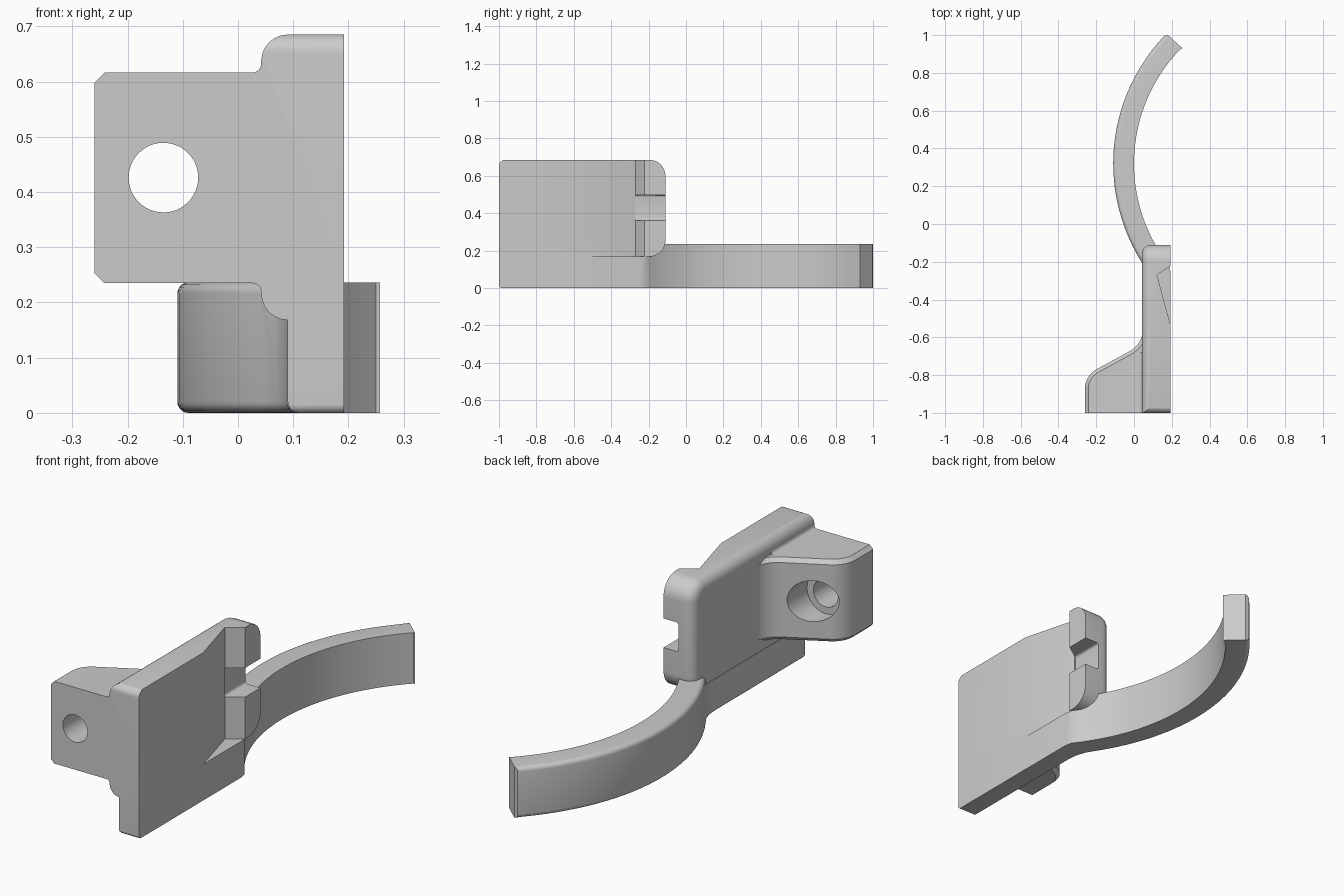
import bpy, bmesh
from math import radians, sin, cos
from mathutils import Vector

cube = bpy.data.objects.get("Cube")
if cube:
    bpy.data.objects.remove(cube)

grey = bpy.data.materials.new("plain grey")
grey.use_nodes = True
colour = (0.6, 0.6, 0.6, 1)
grey.diffuse_color = colour
grey.node_tree.nodes["Principled BSDF"].inputs["Base Color"].default_value = colour


def rounded(corners, steps=8):
    """Outline from (a, b, tangent length) corners, with true arcs."""
    out = []
    for i, (a, b, t) in enumerate(corners):
        p = Vector((a, b))
        if not t:
            out.append(p)
            continue
        u = (Vector(corners[i - 1][:2]) - p).normalized()
        v = (Vector(corners[(i + 1) % len(corners)][:2]) - p).normalized()
        c = p + (u + v) * t / (1 + u.dot(v))
        start, end = p + u * t - c, p + v * t - c
        for k in range(steps + 1):
            out.append(c + start.lerp(end, k / steps).normalized() * start.length)
    return out


def arc(radius, a0, a1, steps):
    """Points on the arm's circle, seen from above."""
    angles = [radians(a0 + (a1 - a0) * k / steps) for k in range(steps + 1)]
    return [(0.87 + radius * cos(a), 0.32 + radius * sin(a)) for a in angles]


PLACE = {"x": lambda a, b, d: (d, a, b),
         "y": lambda a, b, d: (a, d, b),
         "z": lambda a, b, d: (a, b, d)}


def prism(name, points, axis, lo, hi, bevel=0, segments=1, edge_rule=None):
    """Extrude an outline along an axis and bevel the edges that fit the rule."""
    bm = bmesh.new()
    rings = [[bm.verts.new(PLACE[axis](a, b, d)) for a, b in points] for d in (lo, hi)]
    n = len(points)
    bm.faces.new(rings[0])
    bm.faces.new(rings[1])
    for i in range(n):
        j = (i + 1) % n
        bm.faces.new((rings[0][i], rings[0][j], rings[1][j], rings[1][i]))
    bmesh.ops.recalc_face_normals(bm, faces=bm.faces)
    if bevel:
        edges = [e for e in bm.edges if edge_rule(e.verts[0].co, e.verts[1].co)]
        bmesh.ops.bevel(bm, geom=edges, offset=bevel, segments=segments,
                        profile=0.5, affect="EDGES")
    mesh = bpy.data.meshes.new(name)
    bm.to_mesh(mesh)
    bm.free()
    mesh.materials.append(grey)
    obj = bpy.data.objects.new(name, mesh)
    bpy.context.collection.objects.link(obj)
    return obj


def combine(body, tool, operation):
    """Apply a boolean and remove its tool."""
    mod = body.modifiers.new(operation.lower(), "BOOLEAN")
    mod.object, mod.operation, mod.solver = tool, operation, "EXACT"
    bpy.context.view_layer.objects.active = body
    bpy.ops.object.modifier_apply(modifier=mod.name)
    bpy.data.objects.remove(tool)


def disc(x, z, radius, steps=48):
    return [(x + radius * cos(radians(360 * k / steps)),
             z + radius * sin(radians(360 * k / steps))) for k in range(steps)]


# Upright plate, its outer-side edges rounded; it runs past the front and is trimmed later
body = prism("clip_bracket", rounded([(-1.2, 0.168, 0), (-0.11, 0.168, 0.085),
                                      (-0.11, 0.685, 0.085), (-1.2, 0.685, 0)]),
             "x", 0.042, 0.192, 0.048, 6,
             lambda p, q: max(p.x, q.x) < 0.05 and max(p.y, q.y) > -1.1)

# Lower strip of the plate flowing into the curved arm
outer = [(0.09, -1.2), (0.09, -0.36), (0.086, -0.3), (0.07, -0.25)]
outer += arc(0.98, 212, 136.1, 40)
outline = outer + [(0.182, 0.998), (0.257, 0.93)]
outline += arc(0.87, 135.5, 218, 40) + [(0.192, -0.25), (0.192, -1.2)]
outer_set = {(round(a, 4), round(b, 4)) for a, b in outer}


def on_outer(p, q):
    return abs(p.z - q.z) < 0.001 and all(
        (round(v.x, 4), round(v.y, 4)) in outer_set for v in (p, q))


arm = prism("curved_arm", outline, "z", 0, 0.236, 0.02, 5, on_outer)
combine(body, arm, "UNION")

# Side lug with chamfered top and bottom edges
lug = prism("side_lug", rounded([(0.12, -1.1, 0), (-0.26, -1.1, 0), (-0.26, -0.803, 0.07),
                                 (0.042, -0.638, 0.07), (0.05, -0.5, 0), (0.12, -0.5, 0)]),
            "z", 0.235, 0.616, 0.018, 1,
            lambda p, q: abs(p.z - q.z) < 0.001 and max(p.x, q.x) < 0.06
            and max(p.y, q.y) > -1.05)
combine(body, lug, "UNION")

# Small fillets where the lug meets the plate
for side in (1, -1):
    curve = [(0.042 - 0.016 * (1 - cos(radians(a))),
              0.4255 + side * (0.1905 + 0.016 * (1 - sin(radians(a)))))
             for a in range(0, 91, 15)]
    fillet = prism("lug_fillet", [(0.06, curve[0][1])] + curve
                   + [(curve[-1][0], 0.4255 + side * 0.17), (0.06, 0.4255 + side * 0.17)],
                   "y", -1.1, -0.68)
    combine(body, fillet, "UNION")

# Ramped recess, latch notch, bolt hole and counterbore
cuts = [
    prism("ramp_cutter", [(0.192, -0.53), (0.122, -0.27), (0.192, -0.222),
                          (0.26, -0.175), (0.26, -0.783)], "z", 0.168, 0.9),
    prism("notch_cutter", rounded([(0.115, 0.362, 0.012), (0.3, 0.362, 0),
                                   (0.3, 0.497, 0), (0.115, 0.497, 0.012)], 4),
          "y", -0.272, 0.05),
    prism("bolt_hole_cutter", disc(-0.135, 0.426, 0.063), "y", -1.2, -0.6),
    prism("counterbore_cutter", disc(-0.135, 0.426, 0.095), "y", -0.83, -0.5),
]
for cutter in cuts:
    combine(body, cutter, "DIFFERENCE")

# Trim the front flush, with softened top and bottom front edges
trim = prism("front_trim", rounded([(-1, -0.0005, 0.016), (1.1, -0.0005, 0),
                                    (1.1, 0.69, 0), (-1, 0.686, 0.035)]), "x", -0.5, 0.5)
combine(body, trim, "INTERSECT")

bpy.ops.object.select_all(action="DESELECT")
body.select_set(True)
bpy.context.view_layer.objects.active = body
bpy.ops.object.shade_smooth_by_angle(angle=radians(25))
